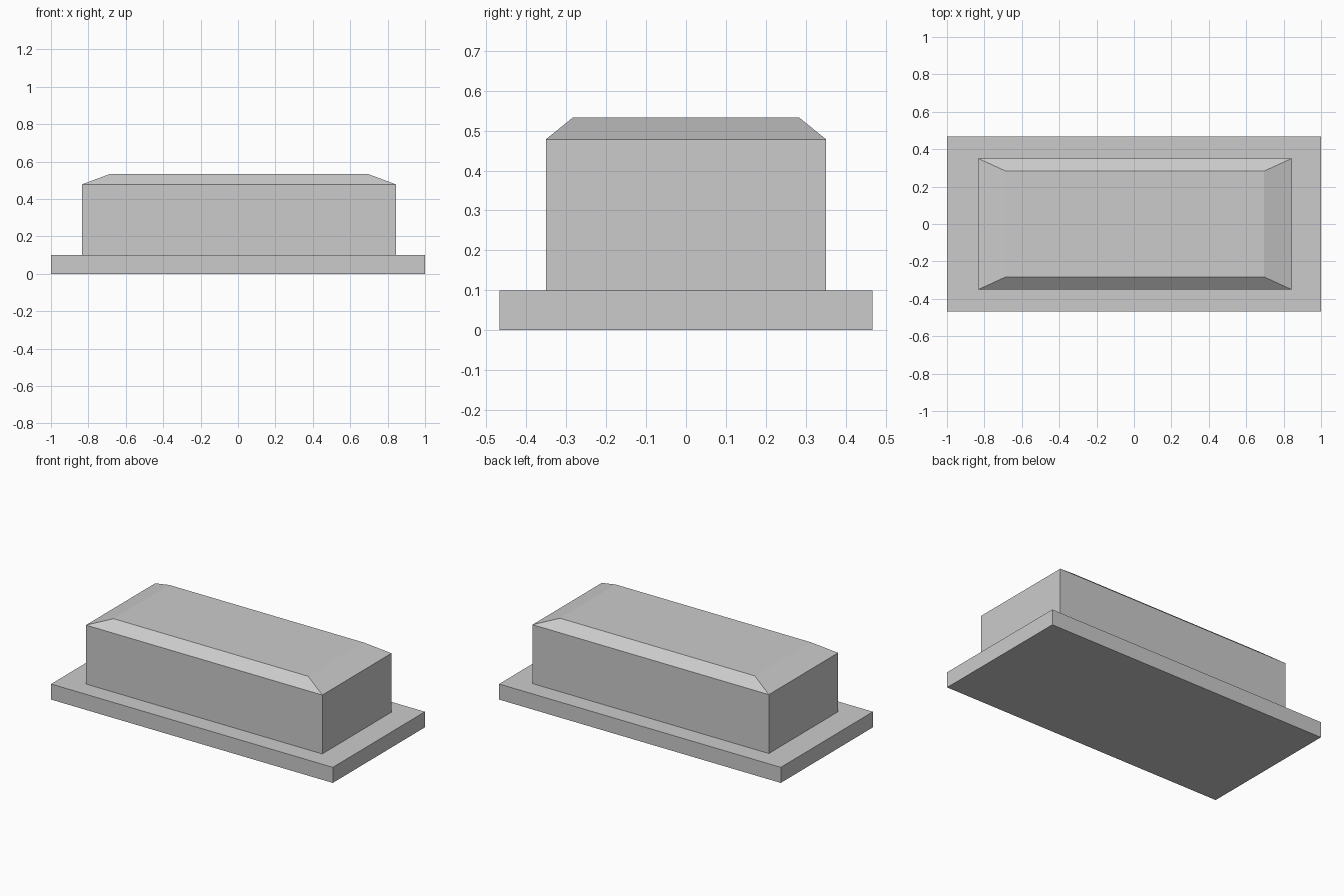
import bpy, bmesh

if "Cube" in bpy.data.objects:
    bpy.data.objects.remove(bpy.data.objects["Cube"])


def tiered_block(name, tiers):
    """Closed block from stacked rectangles: (centre x, half width, half depth, z)."""
    bm = bmesh.new()
    rings = []
    for cx, hx, hy, z in tiers:
        corners = [(-1, -1), (1, -1), (1, 1), (-1, 1)]
        rings.append([bm.verts.new((cx + sx * hx, sy * hy, z)) for sx, sy in corners])
    bm.faces.new(rings[0][::-1])
    bm.faces.new(rings[-1])
    for low, high in zip(rings, rings[1:]):
        for i in range(4):
            j = (i + 1) % 4
            bm.faces.new((low[i], low[j], high[j], high[i]))
    mesh = bpy.data.meshes.new(name)
    bm.to_mesh(mesh)
    bm.free()
    obj = bpy.data.objects.new(name, mesh)
    bpy.context.collection.objects.link(obj)
    return obj


# Flat rectangular plinth
tiered_block("base_plate", [(0, 1.0, 0.467, 0), (0, 1.0, 0.467, 0.1)])

# Upright body with a sloped, chamfered top
tiered_block("body", [
    (0.005, 0.839, 0.351, 0.1),
    (0.005, 0.839, 0.351, 0.478),
    (0.005, 0.691, 0.283, 0.533),
])
